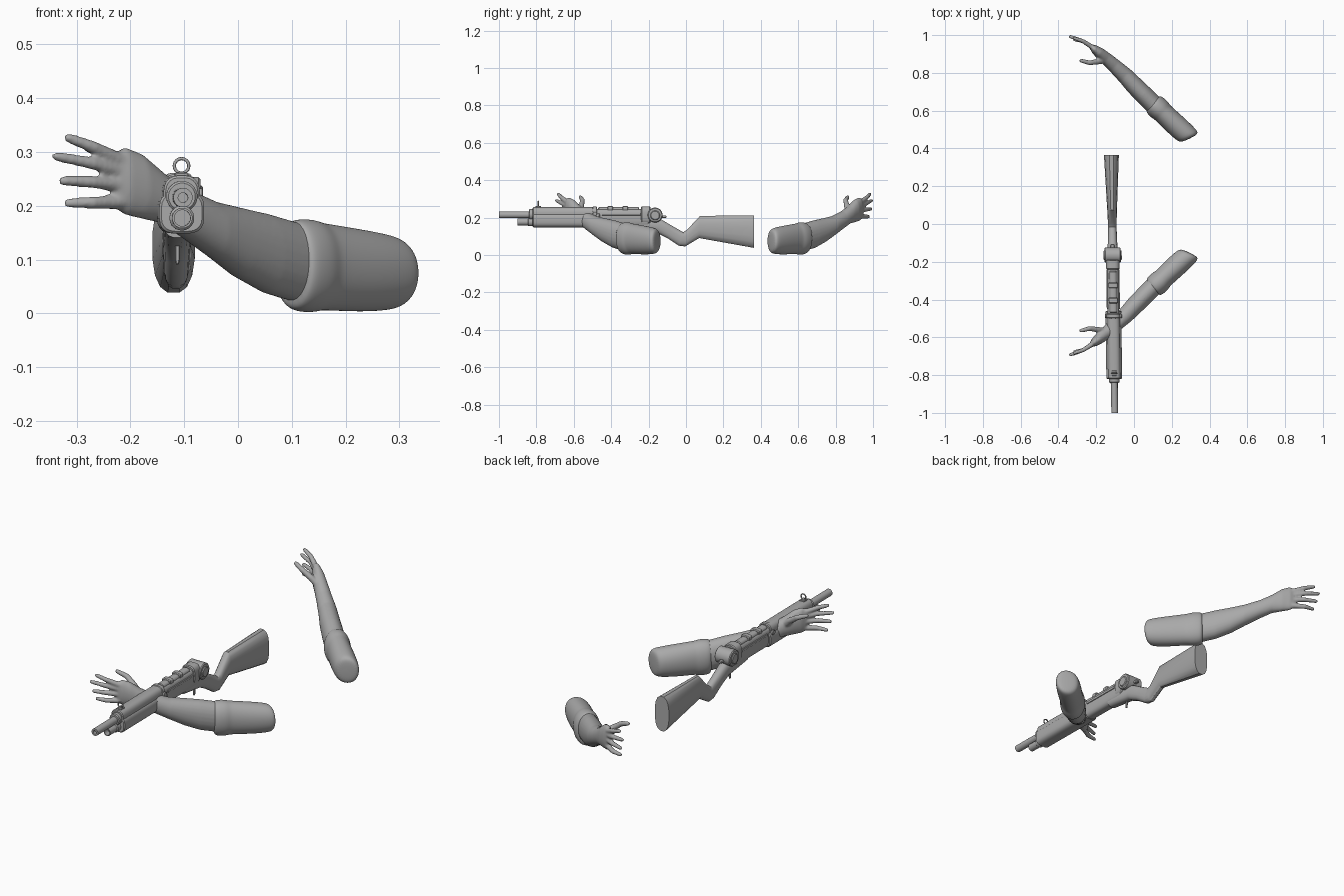
import bpy, bmesh, math
from mathutils import Vector

cube = bpy.data.objects.get("Cube")
if cube:
    bpy.data.objects.remove(cube, do_unlink=True)

grey = bpy.data.materials.new("plain_grey")
grey.use_nodes = True
grey.diffuse_color = (0.4, 0.4, 0.4, 1)
grey.node_tree.nodes["Principled BSDF"].inputs["Base Color"].default_value = (0.4, 0.4, 0.4, 1)

X, Y, Z = Vector((1, 0, 0)), Vector((0, 1, 0)), Vector((0, 0, 1))


def ring(c, u, v, n=24, p=2.0):
    """Superellipse around c with half axes u and v."""
    pts = []
    for i in range(n):
        t = 2 * math.pi * (i + 0.5) / n
        cs, sn = math.cos(t), math.sin(t)
        pts.append(Vector(c) + u * math.copysign(abs(cs) ** (2 / p), cs)
                   + v * math.copysign(abs(sn) ** (2 / p), sn))
    return pts


def loft(bm, rings):
    rows = [[bm.verts.new(p) for p in r] for r in rings]
    n = len(rows[0])
    for a, b in zip(rows, rows[1:]):
        for i in range(n):
            bm.faces.new((a[i], a[(i + 1) % n], b[(i + 1) % n], b[i]))
    bm.faces.new(rows[0][::-1])
    bm.faces.new(rows[-1])


def finish(name, bm, move, angle=40):
    for v in bm.verts:
        v.co = move(v.co)
    bmesh.ops.recalc_face_normals(bm, faces=bm.faces)
    me = bpy.data.meshes.new(name)
    bm.to_mesh(me)
    bm.free()
    me.materials.append(grey)
    ob = bpy.data.objects.new(name, me)
    bpy.context.collection.objects.link(ob)
    bpy.context.view_layer.objects.active = ob
    ob.select_set(True)
    bpy.ops.object.shade_smooth_by_angle(angle=math.radians(angle))
    ob.select_set(False)
    return ob


# ---------- arms ----------
def limb_rings(rows):
    # x, y, z, half width, half height, lateral angle in degrees
    out = []
    for x, y, z, a, b, deg in rows:
        t = math.radians(deg)
        out.append(ring((x, y, z), Vector((math.cos(t), math.sin(t), 0)) * a, Z * b, 24, 2.1))
    return out


def digit(bm, pts, r):
    pts = [Vector(p) for p in pts]
    rings = []
    for i, p in enumerate(pts):
        d = (pts[min(i + 1, len(pts) - 1)] - pts[max(i - 1, 0)]).normalized()
        u = d.cross(Z).normalized()
        k = r * (1.15 - 0.15 * i)
        rings.append(ring(p, u * k, u.cross(d) * k, 12))
    rings.append(ring(pts[-1] + d * r * 0.8, u * r * 0.5, u.cross(d) * r * 0.5, 12))
    loft(bm, rings)


FOREARM = [(0.16, 0.58, 0.09, 0.048, 0.07, 48), (0.10, 0.635, 0.097, 0.05, 0.074, 48),
           (0.053, 0.682, 0.111, 0.05, 0.074, 48), (0.0, 0.735, 0.132, 0.048, 0.065, 47),
           (-0.045, 0.783, 0.155, 0.044, 0.053, 48), (-0.10, 0.834, 0.187, 0.038, 0.046, 50),
           (-0.143, 0.872, 0.215, 0.034, 0.047, 52), (-0.18, 0.903, 0.236, 0.03, 0.06, 55),
           (-0.21, 0.926, 0.246, 0.023, 0.063, 58), (-0.228, 0.94, 0.248, 0.012, 0.052, 60)]
SLEEVE = [(0.098, 0.64, 0.092, 0.046, 0.070, 48), (0.103, 0.636, 0.09, 0.056, 0.082, 48),
          (0.115, 0.624, 0.089, 0.061, 0.087, 48), (0.138, 0.604, 0.088, 0.061, 0.087, 47),
          (0.152, 0.59, 0.087, 0.056, 0.082, 46), (0.165, 0.577, 0.086, 0.056, 0.081, 45),
          (0.23, 0.516, 0.079, 0.06, 0.077, 36), (0.275, 0.474, 0.076, 0.06, 0.071, 28),
          (0.288, 0.461, 0.075, 0.056, 0.065, 26), (0.295, 0.452, 0.075, 0.042, 0.05, 26)]
FINGERS = [(0.285, 0.318, 0.325, -0.312, 0.982), (0.264, 0.281, 0.291, -0.334, 0.991),
           (0.238, 0.248, 0.246, -0.322, 0.988), (0.206, 0.206, 0.205, -0.312, 0.975)]


def build_arm(side, move):
    bm = bmesh.new()
    loft(bm, limb_rings(FOREARM))
    for z0, z1, z2, tx, ty in FINGERS:
        digit(bm, [(-0.185, 0.91, (z0 + 0.24) / 2), (-0.22, 0.936, z0),
                   (-0.27, 0.968, (z0 + z1 + z2) / 3), (tx, ty, z2)], 0.0135)
    digit(bm, [(-0.15, 0.868, 0.225), (-0.19, 0.86, 0.262), (-0.235, 0.853, 0.293),
               (-0.277, 0.864, 0.309)], 0.0155)
    arm = finish(side + "_forearm_and_hand", bm, move, 180)
    rem = arm.modifiers.new("fuse", 'REMESH')
    rem.mode, rem.voxel_size, rem.use_smooth_shade = 'VOXEL', 0.005, True
    sm = arm.modifiers.new("soften", 'SMOOTH')
    sm.factor, sm.iterations = 0.5, 5
    bm = bmesh.new()
    loft(bm, limb_rings(SLEEVE))
    sleeve = finish(side + "_sleeve", bm, move, 180)
    sub = sleeve.modifiers.new("round", 'SUBSURF')
    sub.levels = sub.render_levels = 2


build_arm("rear", lambda p: p.copy())
build_arm("front", lambda p: Vector((p.x, 0.3 - p.y, p.z)))


# ---------- rifle, modelled straight then turned slightly ----------
def aim(p):
    return Vector((p.x - 0.115 - 0.0128 * p.y, p.y, p.z))


def bar(name, y0, y1, z0, z1, half, p=2.0, bevel=0.004, n=24, x=0.0):
    bm = bmesh.new()
    c, h = (z0 + z1) / 2, (z1 - z0) / 2
    loft(bm, [ring((x, y, c), X * (half - k), Z * (h - k), n, p)
              for y, k in ((y0, bevel), (y0 + bevel, 0), (y1 - bevel, 0), (y1, bevel))])
    return finish(name, bm, aim, 35)


def disc(name, x0, x1, y, z, r, bevel=0.004):
    bm = bmesh.new()
    loft(bm, [ring((x, y, z), Y * (r - k), Z * (r - k), 20)
              for x, k in ((x0, bevel), (x0 + bevel, 0), (x1 - bevel, 0), (x1, bevel))])
    return finish(name, bm, aim, 35)


def tube(name, y0, y1, z, r, hole):
    bm = bmesh.new()
    loft(bm, [ring((0, y, z), X * k, Z * k) for y, k in
              ((y0 + 0.03, hole), (y0, hole), (y0, r), (y1, r))])
    return finish(name, bm, aim, 35)


tube("barrel", -1.0, -0.8, 0.215, 0.018, 0.009)
tube("magazine_tube", -0.9, -0.8, 0.177, 0.019, 0.015)
bar("barrel_collar", -0.84, -0.81, 0.188, 0.246, 0.029)
bar("tube_collar", -0.845, -0.81, 0.154, 0.2, 0.023)
bar("upper_shroud", -0.82, -0.48, 0.18, 0.256, 0.034, 2.8)
bar("forend", -0.82, -0.46, 0.148, 0.226, 0.042, 3.2)
bar("receiver", -0.48, -0.2, 0.15, 0.246, 0.031, 3.4)
bar("bolt", -0.47, -0.25, 0.22, 0.256, 0.02, 2.6)
bar("receiver_band", -0.5, -0.475, 0.16, 0.259, 0.037, 3)
for s in (-1, 1):
    bar("receiver_rail", -0.45, -0.24, 0.212, 0.226, 0.005, 4, 0.002, 12, s * 0.03)
    disc("rear_dial", s * 0.042 - 0.006, s * 0.042 + 0.006, -0.165, 0.212, 0.026)
    disc("band_pin", s * 0.038 - 0.006, s * 0.038 + 0.006, -0.487, 0.22, 0.012, 0.002)
for y in (-0.42, -0.34):
    bar("bolt_rib", y, y + 0.03, 0.235, 0.261, 0.024, 4)
bar("rear_block", -0.24, -0.19, 0.165, 0.26, 0.036, 3.2)
disc("rear_hub", -0.043, 0.043, -0.165, 0.214, 0.04)
bar("hammer", -0.14, -0.105, 0.198, 0.212, 0.01, 3, 0.003, 12)

# Front ring sight on a small base
bar("sight_base", -0.805, -0.775, 0.25, 0.262, 0.013, 4, 0.002, 12)
bpy.ops.mesh.primitive_torus_add(major_radius=0.0135, minor_radius=0.003, major_segments=24,
                                 minor_segments=8, location=aim(Vector((0, -0.79, 0.274))),
                                 rotation=(math.pi / 2, 0, 0))
sight = bpy.context.object
sight.name = "ring_sight"
sight.data.materials.append(grey)
bpy.ops.object.shade_smooth()
sight.select_set(False)

# Stock: upper edge point, lower edge point, half width
STOCK = [(-0.3, 0.2, -0.3, 0.14, 0.028), (-0.13, 0.19, -0.16, 0.12, 0.027),
         (-0.08, 0.16, -0.1, 0.09, 0.025), (-0.015, 0.123, -0.04, 0.05, 0.023),
         (0.005, 0.135, -0.005, 0.045, 0.023), (0.075, 0.21, 0.07, 0.09, 0.026),
         (0.364, 0.214, 0.364, 0.037, 0.04)]
bm = bmesh.new()
rings = []
for ty, tz, by, bz, half in STOCK:
    top, low = Vector((0, ty, tz)), Vector((0, by, bz))
    rings.append(ring((top + low) / 2, X * half, (top - low) / 2, 16, 2.5))
loft(bm, rings)
finish("stock", bm, aim, 30)

# Trigger and its guard
bar("trigger", -0.195, -0.185, 0.09, 0.155, 0.005, 3, 0.002, 12)
